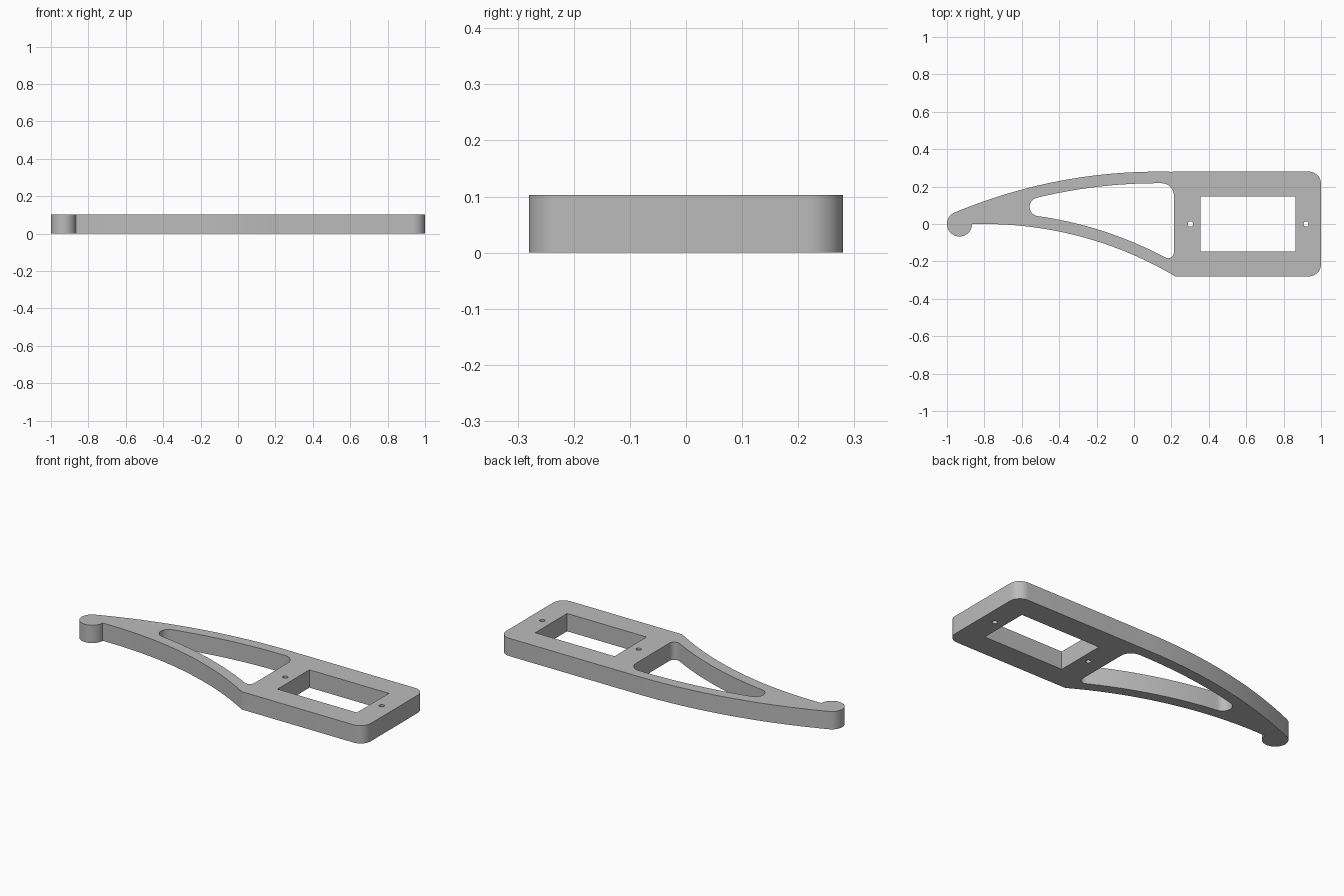
import bpy, bmesh, math
from mathutils import Vector

if "Cube" in bpy.data.objects:
    bpy.data.objects.remove(bpy.data.objects["Cube"])

HEIGHT = 0.103
UP_C, UP_R = Vector((0.13, -2.54)), 2.82     # upper arm arc
LOW_C, LOW_R = Vector((-0.80, -2.0)), 2.0    # lower arm arc
BAR = 0.062                                  # thickness of the arm bars


def arc(c, r, a0, a1, n):
    return [Vector((c[0] + r * math.cos(a0 + (a1 - a0) * i / n),
                    c[1] + r * math.sin(a0 + (a1 - a0) * i / n))) for i in range(n + 1)]


def ang(c, p):
    return math.atan2(p[1] - c[1], p[0] - c[0])


def on_arc(c, r, x):
    """Angle on the top half of a circle at a given x."""
    return math.acos((x - c[0]) / r)


def y_at(c, r, x):
    return c[1] + math.sqrt(r * r - (x - c[0]) ** 2)


pi = math.pi

# Outer outline, clockwise: rounded hook, upper arc, plate, lower arc
hook = Vector((-0.933, 0.0))
hook_r = 0.067
tangent = ang(UP_C, hook)
outline = arc(hook, hook_r, 0, -2 * pi + tangent, 40)
outline += arc(UP_C, UP_R, tangent, on_arc(UP_C, UP_R, 0.2), 40)[1:]
outline += [Vector((0.225, 0.28))]
outline += arc((0.935, 0.215), 0.065, pi / 2, 0, 12)
outline += arc((0.935, -0.215), 0.065, 0, -pi / 2, 12)
outline += arc(LOW_C, LOW_R, on_arc(LOW_C, LOW_R, 0.22), on_arc(LOW_C, LOW_R, -0.80), 36)

# Curved window in the arm, with three filleted corners
ru, rl, wall = UP_R - BAR, LOW_R + BAR, 0.213
r_tip, r_top, r_bot = 0.05, 0.065, 0.03
lo, hi = -0.7, -0.3                          # bisect the tip fillet centre
for _ in range(40):
    mid = (lo + hi) / 2
    if y_at(UP_C, ru - r_tip, mid) < y_at(LOW_C, rl + r_tip, mid):
        lo = mid
    else:
        hi = mid
tip = Vector((lo, y_at(UP_C, ru - r_tip, lo)))
top = Vector((wall - r_top, y_at(UP_C, ru - r_top, wall - r_top)))
bot = Vector((wall - r_bot, y_at(LOW_C, rl + r_bot, wall - r_bot)))
window = arc(UP_C, ru, ang(UP_C, tip), ang(UP_C, top), 30)
window += arc(top, r_top, ang(UP_C, top), 0, 12)[1:]
window += arc(bot, r_bot, 0, ang(LOW_C, bot) - pi, 12)
window += arc(LOW_C, rl, ang(LOW_C, bot), ang(LOW_C, tip), 30)[1:]
window += arc(tip, r_tip, ang(LOW_C, tip) + pi, ang(UP_C, tip), 16)[1:-1]

# Rectangular pocket and two screw holes
pocket = [Vector(p) for p in ((0.355, -0.146), (0.863, -0.146), (0.863, 0.146), (0.355, 0.146))]
screws = [arc((x, 0), 0.014, 0, 2 * pi, 20)[:-1] for x in (0.302, 0.92)]

# Fill the profile with its holes, then extrude
bm = bmesh.new()
for loop in [outline, window, pocket] + screws:
    clean = [p for i, p in enumerate(loop) if (p - loop[i - 1]).length > 1e-4]
    vs = [bm.verts.new((p.x, p.y, 0)) for p in clean]
    for i in range(len(vs)):
        bm.edges.new((vs[i - 1], vs[i]))
bmesh.ops.triangle_fill(bm, use_beauty=True, edges=bm.edges[:], normal=(0, 0, 1))
ext = bmesh.ops.extrude_face_region(bm, geom=bm.faces[:], use_keep_orig=True)
bmesh.ops.translate(bm, verts=[v for v in ext["geom"] if isinstance(v, bmesh.types.BMVert)],
                    vec=(0, 0, HEIGHT))
bmesh.ops.recalc_face_normals(bm, faces=bm.faces[:])
mesh = bpy.data.meshes.new("servo_arm_bracket")
bm.to_mesh(mesh)
bm.free()

bracket = bpy.data.objects.new("servo_arm_bracket", mesh)
bpy.context.collection.objects.link(bracket)
grey = bpy.data.materials.new("plain grey")
grey.diffuse_color = (0.5, 0.5, 0.5, 1)
grey.use_nodes = True
grey.node_tree.nodes["Principled BSDF"].inputs["Base Color"].default_value = grey.diffuse_color
mesh.materials.append(grey)

bpy.context.view_layer.objects.active = bracket
bracket.select_set(True)
bpy.ops.object.shade_smooth_by_angle(angle=math.radians(25))
